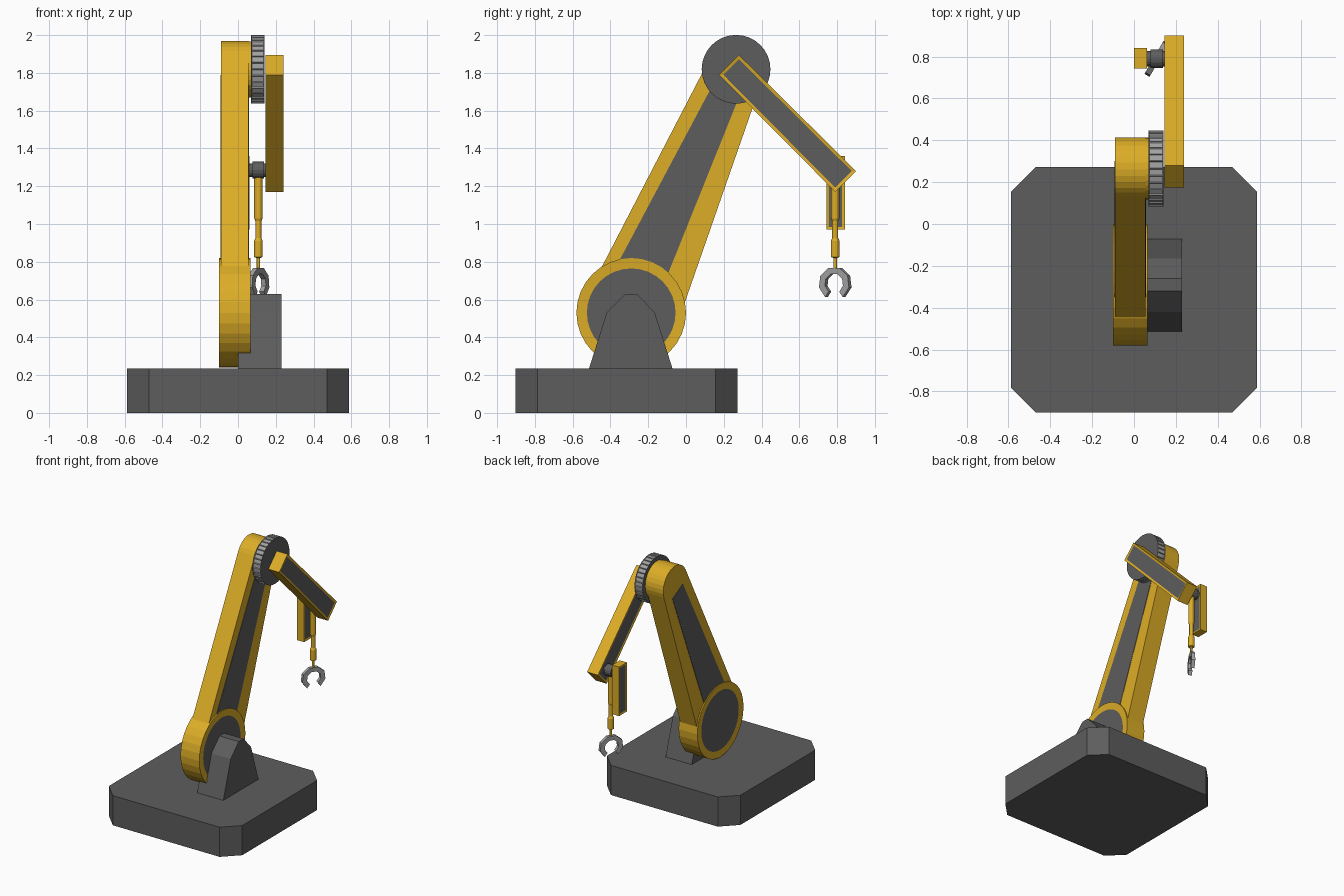
import bpy, bmesh, math
from mathutils import Vector

if "Cube" in bpy.data.objects:
    bpy.data.objects.remove(bpy.data.objects["Cube"])


def material(name, col):
    m = bpy.data.materials.new(name)
    m.diffuse_color = (*col, 1)
    m.use_nodes = True
    m.node_tree.nodes["Principled BSDF"].inputs["Base Color"].default_value = m.diffuse_color
    return m


YELLOW = material("yellow_paint", (0.72, 0.42, 0.02))
DARK = material("dark_grey", (0.11, 0.11, 0.11))
STEEL = material("light_steel", (0.36, 0.36, 0.36))


def finish(name, bm, mats):
    bmesh.ops.recalc_face_normals(bm, faces=bm.faces)
    me = bpy.data.meshes.new(name)
    bm.to_mesh(me)
    bm.free()
    for m in mats:
        me.materials.append(m)
    ob = bpy.data.objects.new(name, me)
    bpy.context.collection.objects.link(ob)
    return ob


def prism(name, pts, x0, x1, mat, rim=0, depth=0.004):
    """Extrude a (y, z) outline along x; rim > 0 adds recessed dark panels on both ends."""
    bm = bmesh.new()
    face = bm.faces.new([bm.verts.new((x0, y, z)) for y, z in pts])
    ext = bmesh.ops.extrude_face_region(bm, geom=[face])
    verts = [g for g in ext["geom"] if isinstance(g, bmesh.types.BMVert)]
    bmesh.ops.translate(bm, vec=(x1 - x0, 0, 0), verts=verts)
    bmesh.ops.recalc_face_normals(bm, faces=bm.faces)
    if rim:
        caps = [f for f in bm.faces if abs(f.normal.x) > 0.99]
        bmesh.ops.inset_region(bm, faces=caps, thickness=rim, use_even_offset=True)
        for f in caps:
            f.material_index = 1
            bmesh.ops.translate(bm, vec=f.normal * -depth, verts=f.verts)
    return finish(name, bm, [mat, DARK])


def arc(cy, cz, r, a0, a1, n):
    """n + 1 points of an arc, angles in degrees."""
    return [(cy + r * math.cos(math.radians(a0 + (a1 - a0) * i / n)),
             cz + r * math.sin(math.radians(a0 + (a1 - a0) * i / n))) for i in range(n + 1)]


def circle(cy, cz, r, n=32):
    return arc(cy, cz, r, 0, 360, n)[:-1]


def box(y0, y1, z0, z1):
    return [(y0, z0), (y1, z0), (y1, z1), (y0, z1)]


SHOULDER = (-0.29, 0.53)
ELBOW = (0.265, 1.819)

# base slab with cut corners
bm = bmesh.new()
hx, c = 0.587, 0.117
outline = [(hx, hx - c), (hx - c, hx), (c - hx, hx), (-hx, hx - c),
           (-hx, c - hx), (c - hx, -hx), (hx - c, -hx), (hx, c - hx)]
f = bm.faces.new([bm.verts.new((x, y - 0.315, 0)) for x, y in outline])
ext = bmesh.ops.extrude_face_region(bm, geom=[f])
bmesh.ops.translate(bm, vec=(0, 0, 0.236),
                    verts=[g for g in ext["geom"] if isinstance(g, bmesh.types.BMVert)])
finish("base", bm, [DARK])

# shoulder bracket and hub
prism("shoulder_bracket", [(-0.515, 0.23), (-0.07, 0.23), (-0.165, 0.53), (-0.26, 0.63),
                           (-0.32, 0.63), (-0.42, 0.53)], 0.0, 0.23, DARK)
prism("shoulder_hub", circle(*SHOULDER, 0.29), -0.10, 0.065, YELLOW, rim=0.055)

# tapered upper arm: hull of two circles
d = Vector(ELBOW) - Vector(SHOULDER)
ang = math.degrees(math.atan2(d.y, d.x))
tilt = 90 - math.degrees(math.asin((0.25 - 0.15) / d.length))
prism("upper_arm", arc(*ELBOW, 0.15, ang - tilt, ang + tilt, 14)
      + arc(*SHOULDER, 0.25, ang + tilt, ang + 360 - tilt, 16), -0.09, 0.055, YELLOW)
panel = [(-0.42, 0.68), (-0.13, 0.65), (0.30, 1.72), (0.17, 1.79)]
for side, x in (("left", -0.09), ("right", 0.055)):
    prism("upper_arm_panel_" + side, panel, x - 0.003, x + 0.003, DARK)

# elbow boss and ribbed disc
prism("elbow_boss", circle(*ELBOW, 0.148), 0.05, 0.075, YELLOW)
gear = prism("elbow_disc", circle(*ELBOW, 0.182), 0.07, 0.14, STEEL)
bm = bmesh.new()
bm.from_mesh(gear.data)
sides = [f for f in bm.faces if len(f.verts) == 4]
for f in bm.faces:
    f.material_index = 0 if len(f.verts) == 4 else 1
bmesh.ops.inset_individual(bm, faces=sides, thickness=0.006, depth=-0.006)
bm.to_mesh(gear.data)
bm.free()

# forearm, tilted down 45 degrees
prism("forearm", [(0.175, 1.79), (0.79, 1.17), (0.90, 1.28), (0.28, 1.895)],
      0.145, 0.24, YELLOW, rim=0.016)

# wrist pivot and side plate
prism("wrist_pivot", circle(0.79, 1.285, 0.045, 16), 0.078, 0.138, DARK)
prism("wrist_axle", circle(0.79, 1.285, 0.036, 16), 0.05, 0.15, DARK)
prism("wrist_plate", box(0.743, 0.841, 0.97, 1.36), 0.0, 0.062, YELLOW, rim=0.014)

# stepped rod hanging from the wrist
bm = bmesh.new()
profile = [(0.022, 1.27), (0.022, 1.03), (0.016, 1.015), (0.016, 0.925),
           (0.023, 0.91), (0.023, 0.825), (0.009, 0.82), (0.009, 0.755)]
n = 16
rings = [[bm.verts.new((0.108 + y, 0.79 + z, h)) for y, z in circle(0, 0, r, n)] for r, h in profile]
for a, b in zip(rings, rings[1:]):
    for i in range(n):
        bm.faces.new((a[i], a[(i + 1) % n], b[(i + 1) % n], b[i]))
bm.faces.new(rings[0])
bm.faces.new(rings[-1])
finish("gripper_rod", bm, [YELLOW])

# open claw, turned about the rod
shape = arc(0, 0, 0.088, -55, 235, 7) + arc(0, 0, 0.053, 235, -55, 7)
claw = prism("gripper_claw", [(y * 1.07, z) for y, z in shape], -0.014, 0.014, STEEL)
claw.location = (0.108, 0.79, 0.685)
claw.rotation_euler.z = math.radians(-30)
